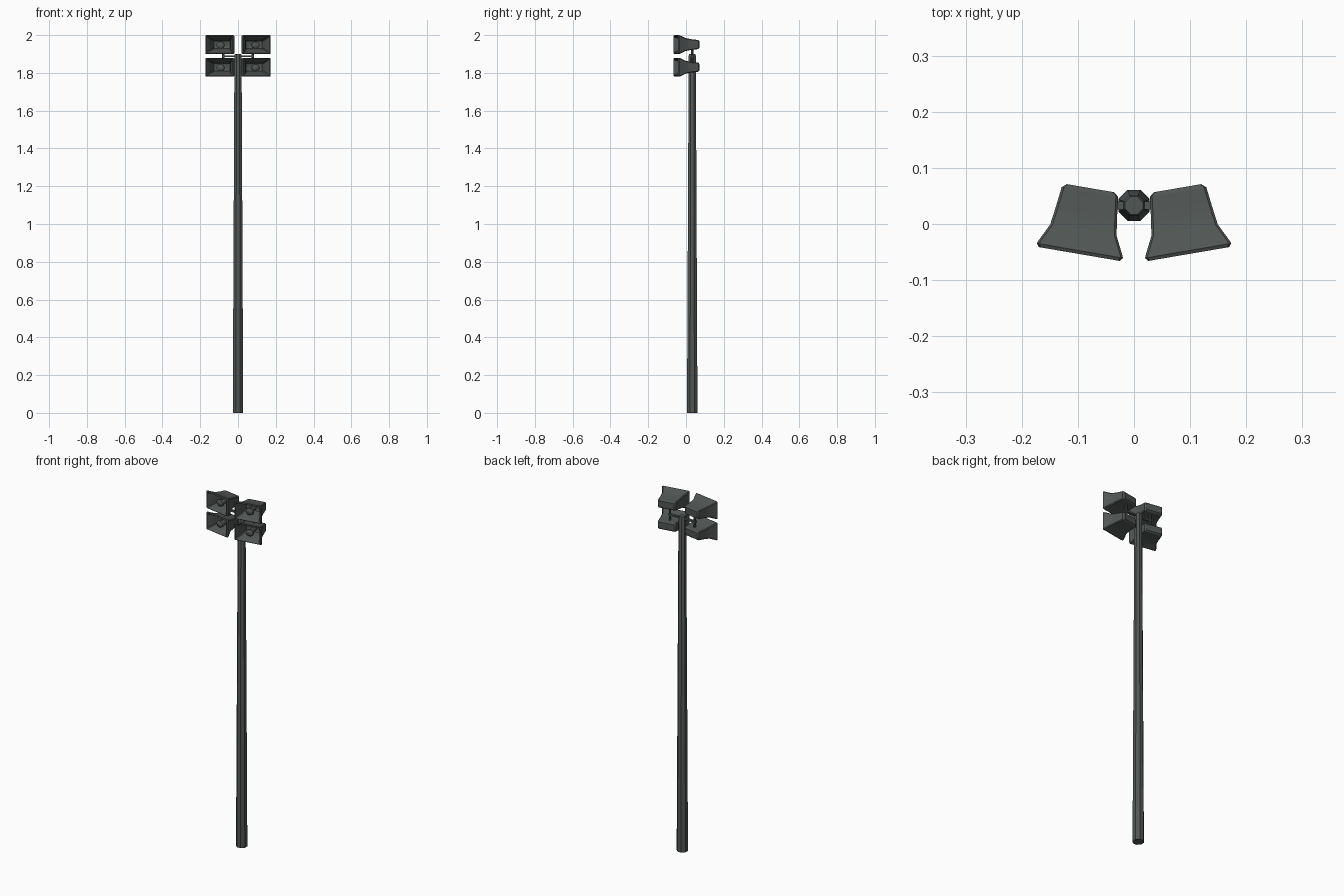
import bpy, bmesh, math
from mathutils import Matrix, Vector

if "Cube" in bpy.data.objects:
    bpy.data.objects.remove(bpy.data.objects["Cube"])

metal = bpy.data.materials.new("dark grey metal")
metal.diffuse_color = (0.082, 0.092, 0.089, 1)
metal.use_nodes = True
metal.node_tree.nodes["Principled BSDF"].inputs["Base Color"].default_value = metal.diffuse_color
PY = 0.033  # pole centre in y


def finish(bm, name, smooth=None):
    bmesh.ops.recalc_face_normals(bm, faces=bm.faces)
    me = bpy.data.meshes.new(name)
    bm.to_mesh(me)
    bm.free()
    me.materials.append(metal)
    ob = bpy.data.objects.new(name, me)
    bpy.context.collection.objects.link(ob)
    if smooth:
        bpy.context.view_layer.objects.active = ob
        ob.select_set(True)
        bpy.ops.object.shade_smooth_by_angle(angle=math.radians(smooth))
        ob.select_set(False)
    return ob


def loft(bm, rings):
    """Skin a list of equal-length point rings and cap both ends."""
    vs = [[bm.verts.new(p) for p in r] for r in rings]
    n = len(vs[0])
    for a, b in zip(vs, vs[1:]):
        for i in range(n):
            bm.faces.new((a[i], a[(i + 1) % n], b[(i + 1) % n], b[i]))
    bm.faces.new(vs[0])
    bm.faces.new(vs[-1])


def rect(d, w, h, c=0.004):
    """Rectangle with clipped corners at depth d behind the mouth."""
    pts = []
    for sx, sz, flip in ((1, 1, 0), (-1, 1, 1), (-1, -1, 0), (1, -1, 1)):
        pair = [(sx * w, d, sz * (h - c)), (sx * (w - c), d, sz * h)]
        pts += pair[::-1] if flip else pair
    return pts


def octagon(z, r):
    return [(r * math.cos(math.radians(22.5 + 45 * i)),
             PY + r * math.sin(math.radians(22.5 + 45 * i)), z) for i in range(8)]


# tapered eight-sided pole with a chamfered top
bm = bmesh.new()
loft(bm, [octagon(0, 0.030), octagon(1.892, 0.0205), octagon(1.90, 0.017)])
finish(bm, "pole", 30)

# horn shell: cavity floor, out through the mouth, back along the flared outside
SHELL = [(0.085, 0.030, 0.014), (0.080, 0.043, 0.020), (0.042, 0.052, 0.028),
         (0.006, 0.066, 0.041), (0.000, 0.070, 0.045), (0.000, 0.073, 0.047),
         (0.006, 0.078, 0.050), (0.013, 0.075, 0.047), (0.043, 0.060, 0.034),
         (0.075, 0.0555, 0.028), (0.112, 0.051, 0.024), (0.119, 0.043, 0.018)]
# driver plug inside the mouth
PLUG = [(0.086, 0.012), (0.045, 0.016), (0.030, 0.023), (0.022, 0.022), (0.016, 0.013)]

for side, sname in ((1, "right"), (-1, "left")):
    for z, level in ((1.95, "upper"), (1.83, "lower")):
        place = Matrix.Translation((side * 0.0975, -0.0535, z)) @ \
            Matrix.Rotation(math.radians(9.7 * side), 4, 'Z')
        bm = bmesh.new()
        loft(bm, [rect(*s) for s in SHELL])
        bm.transform(place)
        finish(bm, f"{level}_{sname}_horn", 30)
        bm = bmesh.new()
        loft(bm, [[(r * math.cos(i * math.pi / 5), d, 0.85 * r * math.sin(i * math.pi / 5) - 0.003)
                   for i in range(10)] for d, r in PLUG])
        bm.transform(place)
        finish(bm, f"{level}_{sname}_driver", 40)

    # vertical post joining the two horns on each side
    bm = bmesh.new()
    bmesh.ops.create_cone(bm, cap_ends=True, segments=8, radius1=0.006, radius2=0.006, depth=0.09)
    bmesh.ops.translate(bm, vec=Vector((side * 0.078, PY, 1.89)), verts=bm.verts)
    finish(bm, f"{sname}_post")

# crossbar through the pole head
bm = bmesh.new()
bmesh.ops.create_cube(bm, size=1)
bm.transform(Matrix.Translation((0, PY, 1.888)) @ Matrix.Diagonal((0.172, 0.014, 0.009, 1)))
finish(bm, "crossbar")
